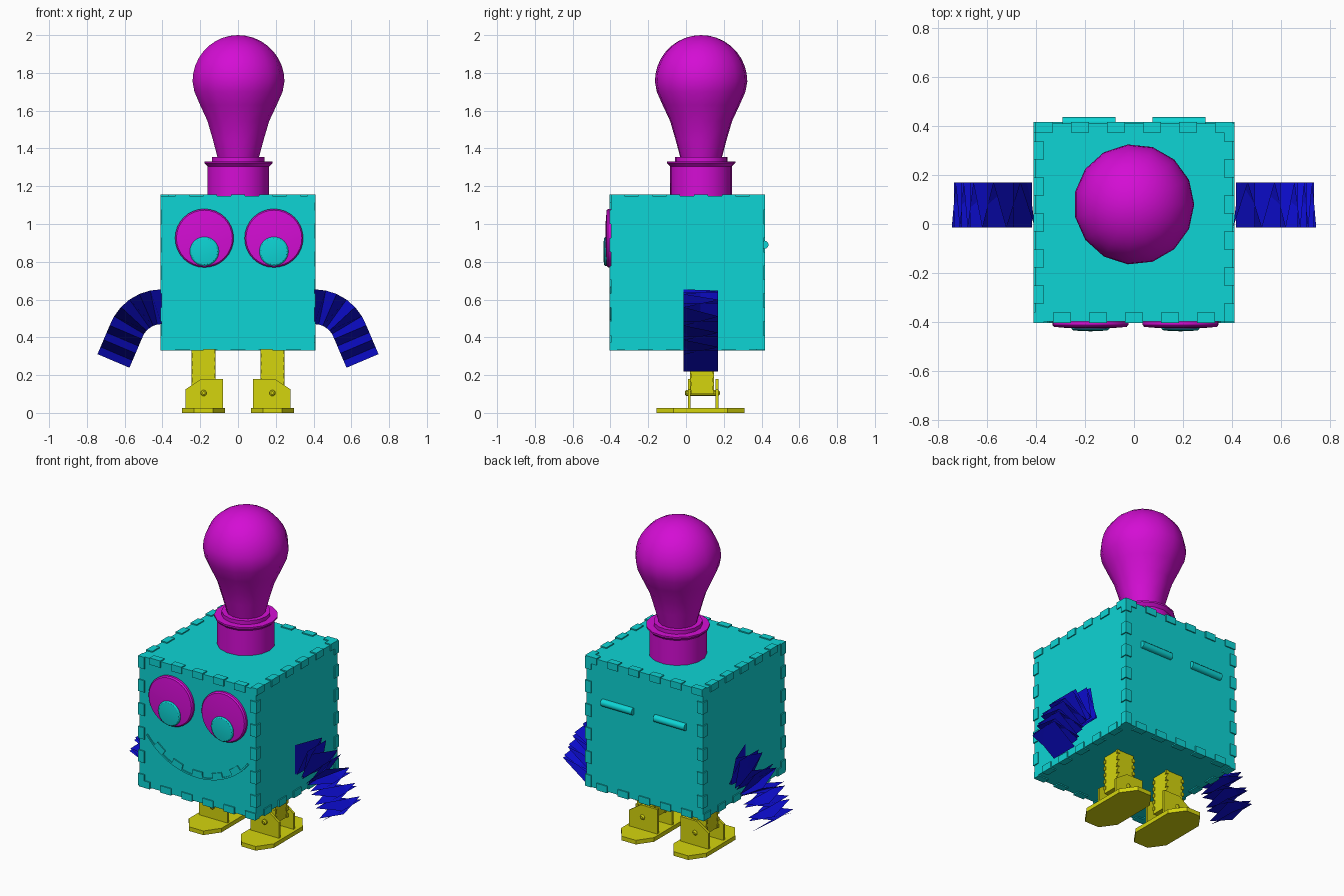
import bpy, bmesh, math
from mathutils import Vector

if "Cube" in bpy.data.objects:
    bpy.data.objects.remove(bpy.data.objects["Cube"])


def material(name, rgb):
    m = bpy.data.materials.new(name)
    m.diffuse_color = (*rgb, 1)
    m.use_nodes = True
    m.node_tree.nodes["Principled BSDF"].inputs["Base Color"].default_value = m.diffuse_color
    return m


CYAN = material("cyan", (0.004, 0.66, 0.66))
MAGENTA = material("magenta", (0.66, 0.004, 0.66))
BLUE = material("blue", (0.004, 0.004, 0.66))
YELLOW = material("yellow", (0.66, 0.66, 0.004))


def finish(bm, name, mat, smooth=False, recalc=True):
    if recalc:
        bmesh.ops.recalc_face_normals(bm, faces=bm.faces)
    me = bpy.data.meshes.new(name)
    bm.to_mesh(me)
    bm.free()
    me.materials.append(mat)
    ob = bpy.data.objects.new(name, me)
    bpy.context.collection.objects.link(ob)
    if smooth:
        bpy.ops.object.select_all(action='DESELECT')
        ob.select_set(True)
        bpy.context.view_layer.objects.active = ob
        bpy.ops.object.shade_smooth_by_angle(angle=math.radians(32))
    return ob


def add_box(bm, lo, hi):
    vs = bmesh.ops.create_cube(bm, size=1)['verts']
    for v in vs:
        v.co = Vector([(a + b) / 2 + c * (b - a) for a, b, c in zip(lo, hi, v.co)])


def add_prism(bm, points, offset):
    """Closed polygon extruded along an offset."""
    f = bm.faces.new([bm.verts.new(p) for p in points])
    g = bmesh.ops.extrude_face_region(bm, geom=[f], use_keep_orig=True)['geom']
    for e in g:
        if isinstance(e, bmesh.types.BMVert):
            e.co += Vector(offset)


def lathe(name, mat, profile, place, sides):
    """Revolve (radius, height) points; place maps (u, v, h) to the world."""
    bm = bmesh.new()
    rings = []
    for r, h in profile:
        n = 1 if r == 0 else sides
        rings.append([bm.verts.new(place(r * math.cos(2 * math.pi * i / sides),
                                         r * math.sin(2 * math.pi * i / sides), h))
                      for i in range(n)])
    for a, b in zip(rings, rings[1:]):
        for i in range(sides):
            j = (i + 1) % sides
            q = [a[i % len(a)], a[j % len(a)], b[j % len(b)], b[i % len(b)]]
            bm.faces.new(list(dict.fromkeys(q)))
    for ring in (rings[0], rings[-1]):
        if len(ring) > 1:
            bm.faces.new(ring)
    return finish(bm, name, mat, True)


def add_edge_tabs(bm, lo, hi, axis, count, size, out):
    """Finger-joint tabs on the four box edges parallel to an axis."""
    others = [a for a in range(3) if a != axis]
    pitch = (hi[axis] - lo[axis]) / (count - 0.5)
    for s in (0, 1):
        for t in (0, 1):
            shift = pitch / 2 if s != t else 0
            for k in range(count):
                a, b = [0] * 3, [0] * 3
                a[axis] = lo[axis] + k * pitch + shift
                b[axis] = min(a[axis] + pitch / 2, hi[axis])
                if b[axis] - a[axis] < 0.005:
                    continue
                for o, side in zip(others, (s, t)):
                    if side:
                        a[o], b[o] = hi[o] - size, hi[o] + out
                    else:
                        a[o], b[o] = lo[o] - out, lo[o] + size
                add_box(bm, a, b)


# Box body with finger joints
LO, HI = (-0.404, -0.398, 0.336), (0.404, 0.41, 1.148)
bm = bmesh.new()
add_box(bm, LO, HI)
finish(bm, "body", CYAN)
bm = bmesh.new()
for axis in range(3):
    add_edge_tabs(bm, LO, HI, axis, 6, 0.036, 0.007)
finish(bm, "body_finger_joints", CYAN)

# Smiling mouth: arc strip with square teeth
bm = bmesh.new()
R, CZ, N, SPAN = 0.447, 0.937, 11, math.radians(52.5)


def arc(r, a):
    return (r * math.sin(a), -0.397, CZ - r * math.cos(a))


outer = [arc(R, -SPAN + 2 * SPAN * i / 33) for i in range(34)]
inner = []
for k in range(N):
    r = 0.405 if k % 2 and 0 < k < N - 1 else 0.437
    inner += [arc(r, -SPAN + 2 * SPAN * (k + t / 3) / N) for t in range(4)]
add_prism(bm, outer + inner[::-1], (0, -0.008, 0))
finish(bm, "mouth", CYAN)

# Domed eyes and pupils
for side, ex in (("left", -0.178), ("right", 0.19)):
    def on_front(cz):
        return lambda u, v, h: (ex + u, -h, cz + v)
    lathe(side + "_eye", MAGENTA, [(0.155, 0.39), (0.155, 0.412), (0.148, 0.42),
          (0.09, 0.425), (0, 0.427)], on_front(0.925), 32)
    lathe(side + "_pupil", CYAN, [(0.077, 0.41), (0.077, 0.428), (0.07, 0.434),
          (0.04, 0.437), (0, 0.438)], on_front(0.855), 24)

# Back handles
for side, s in (("left", -1), ("right", 1)):
    lathe(side + "_back_bar", CYAN, [(0.022, -0.108), (0.022, 0.108)],
          lambda u, v, h: (s * 0.183 + h, 0.415 + u, 0.89 + v), 12)


# Socket and light bulb
def on_top(u, v, h):
    return (u, 0.08 + v, h)


lathe("bulb_socket", MAGENTA, [(0.165, 1.14), (0.165, 1.305), (0.182, 1.322), (0.182, 1.332),
      (0.14, 1.332), (0.14, 1.355), (0.1, 1.355)], on_top, 15)
dome = [(0.246 * math.cos(a), 1.755 + 0.245 * math.sin(a))
        for a in (math.pi / 2 * i / 9 for i in range(9))]
lathe("bulb", MAGENTA, [(0.11, 1.35), (0.137, 1.45), (0.165, 1.545), (0.205, 1.63),
      (0.236, 1.7)] + dome + [(0, 2.0)], on_top, 15)

# Folded paper-spring arms: two interleaved zigzag strips along a bent path
BEND, RAD, TAIL = math.radians(67), 0.2, 0.2
LENGTH = RAD * BEND + TAIL


def arm_frame(s):
    """Path point and outward normal at a distance along the arm."""
    a = min(s / RAD, BEND)
    rest = max(0, s - RAD * BEND)
    x = 0.405 + RAD * math.sin(a) + rest * math.cos(a)
    z = 0.562 - RAD * (1 - math.cos(a)) - rest * math.sin(a)
    return Vector((x, 0.078, z)), Vector((math.sin(a), 0, math.cos(a)))


PLEATS, HALF = 10, 0.092
for side, sx in (("left", -1), ("right", 1)):
    bm = bmesh.new()
    step = LENGTH / (PLEATS + 0.5)
    for strip in (0, 1):
        prev = None
        for k in range(PLEATS + 1):
            p, n = arm_frame((k + 0.5 * strip) * step)
            e = HALF if k % 2 else -HALF
            yv = Vector((0, 1, 0))
            fold, along = (yv, n) if strip == 0 else (n, yv)
            pair = []
            for w in (-HALF, HALF):
                c = p + fold * e + along * w
                pair.append(bm.verts.new((sx * c.x, c.y, c.z)))
            if prev:
                bm.faces.new((prev[0], prev[1], pair[1], pair[0]))
            prev = pair
    finish(bm, side + "_arm", BLUE, recalc=False)

# Legs, ankle brackets, pins and feet
for side, s in (("left", -1), ("right", 1)):
    cx = s * 0.182
    bm = bmesh.new()
    lo, hi = (cx - 0.059, 0.026, 0.1), (cx + 0.059, 0.144, 0.336)
    add_box(bm, lo, hi)
    add_edge_tabs(bm, lo, hi, 2, 6, 0.012, 0.005)
    finish(bm, side + "_leg", YELLOW)

    bm = bmesh.new()
    for y in (0.01, 0.156):
        outline = [(0.08, 0.02), (0.277, 0.02), (0.277, 0.125), (0.195, 0.18), (0.08, 0.18)]
        add_prism(bm, [(s * x, y, z) for x, z in outline], (0, 0.015, 0))
    finish(bm, side + "_ankle_bracket", YELLOW)

    lathe(side + "_ankle_pin", YELLOW, [(0.008, -0.006), (0.016, 0), (0.016, 0.172),
          (0.008, 0.18)], lambda u, v, h: (cx + u, h, 0.105 + v), 10)

    bm = bmesh.new()
    w, c, d = 0.114, 0.05, 0.233
    outline = [(w, d - 0.09), (c, d), (-c, d), (-w, d - 0.09),
               (-w, 0.09 - d), (-c, -d), (c, -d), (w, 0.09 - d)]
    add_prism(bm, [(cx + x, 0.077 + y, 0) for x, y in outline], (0, 0, 0.026))
    finish(bm, side + "_foot", YELLOW)
